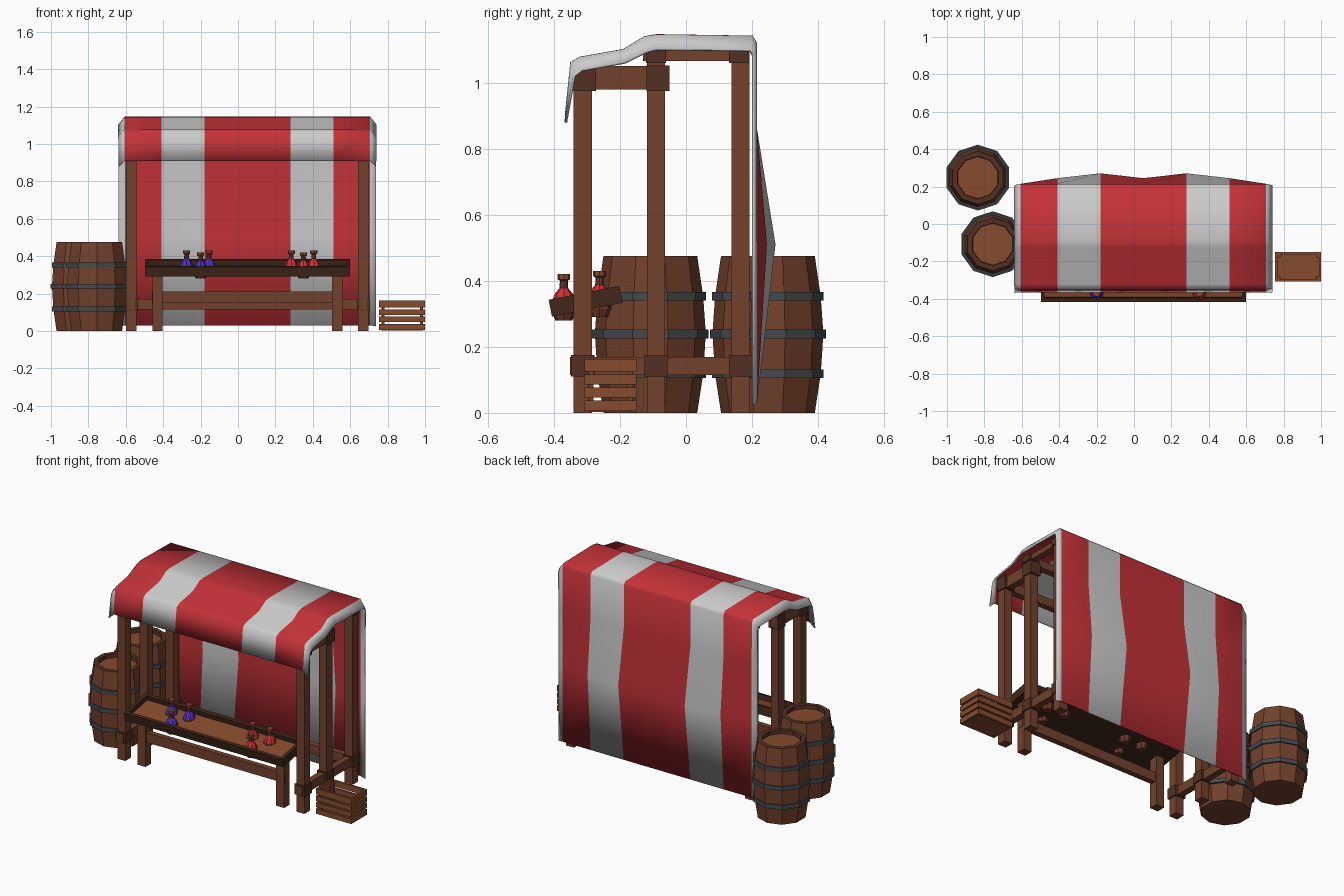
import bpy, bmesh, math
from mathutils import Matrix, Vector

if "Cube" in bpy.data.objects:
    bpy.data.objects.remove(bpy.data.objects["Cube"])


def material(name, r, g, b):
    m = bpy.data.materials.new(name)
    m.diffuse_color = (r, g, b, 1)
    m.use_nodes = True
    m.node_tree.nodes["Principled BSDF"].inputs["Base Color"].default_value = m.diffuse_color
    return m


WOOD = material("wood", 0.17, 0.052, 0.025)
DARK = material("dark_wood", 0.085, 0.03, 0.016)
TRAY = material("tray_wood", 0.05, 0.02, 0.01)
PLANK = material("plank_wood", 0.24, 0.07, 0.026)
IRON = material("iron", 0.06, 0.068, 0.072)
RED = material("red_cloth", 0.55, 0.032, 0.04)
WHITE = material("white_cloth", 0.55, 0.55, 0.55)
BOTTLE = material("bottle", 0.15, 0.04, 0.025)
BLUE_LIQ = material("blue_liquid", 0.08, 0.03, 0.5)
RED_LIQ = material("red_liquid", 0.6, 0.03, 0.035)


def finish(name, bm, mats, matrix=None):
    bmesh.ops.recalc_face_normals(bm, faces=bm.faces)
    me = bpy.data.meshes.new(name)
    bm.to_mesh(me)
    bm.free()
    for m in mats:
        me.materials.append(m)
    ob = bpy.data.objects.new(name, me)
    ob.matrix_world = matrix or Matrix()
    bpy.context.collection.objects.link(ob)
    return ob


def boxes(name, spans, mat, matrix=None):
    """One object from boxes given as (x0, x1, y0, y1, z0, z1)."""
    bm = bmesh.new()
    for x0, x1, y0, y1, z0, z1 in spans:
        m = Matrix.Translation(((x0 + x1) / 2, (y0 + y1) / 2, (z0 + z1) / 2))
        bmesh.ops.create_cube(bm, size=1, matrix=m @ Matrix.Diagonal((x1 - x0, y1 - y0, z1 - z0, 1)))
    return finish(name, bm, [mat], matrix)


def lathe(name, profile, sides, mats, slots, loc, phase=0.0, closed=False):
    """Revolve (radius, z) points; slots gives the material of each segment."""
    bm = bmesh.new()
    rings = []
    for r, z in profile:
        if r == 0:
            rings.append([bm.verts.new((0, 0, z))] * sides)
        else:
            a = [phase + 2 * math.pi * i / sides for i in range(sides)]
            rings.append([bm.verts.new((r * math.cos(t), r * math.sin(t), z)) for t in a])
    if closed:
        rings.append(rings[0])
    for k in range(len(rings) - 1):
        for i in range(sides):
            j = (i + 1) % sides
            quad = [rings[k][i], rings[k][j], rings[k + 1][j], rings[k + 1][i]]
            f = bm.faces.new(list(dict.fromkeys(quad)))
            f.material_index = slots[k]
    return finish(name, bm, mats, Matrix.Translation(loc))


# Stall frame: three posts per side, with beams and darker joints
CX = 0.05
H = 0.0275
POSTS = {"front": (-0.3125, 1.05), "middle": (-0.091, 1.095), "back": (0.165, 1.095)}
for side, s in (("left", -1), ("right", 1)):
    x = CX + s * 0.62
    for pos, (y, top) in POSTS.items():
        boxes(f"{side}_{pos}_post", [(x - H, x + H, y - H, y + H, 0, top)], WOOD)
    b = 0.02
    boxes(f"{side}_side_beams", [
        (x - b, x + b, -0.352, 0.19, 0.115, 0.17),
        (x - b, x + b, -0.34, -0.05, 0.98, 1.05),
        (x - b, x + b, -0.13, 0.19, 1.065, 1.097)], WOOD)
    j = 0.035
    spans = [(x - j, x + j, y - j, y + j, 0.11, 0.175) for y, _ in POSTS.values()]
    spans += [(x - j, x + j, y - j, y + j, 0.975, 1.052) for y in (-0.308, -0.085)]
    spans += [(x - j, x + j, y - 0.03, y + 0.03, 1.06, 1.099) for y in (-0.091, 0.16)]
    boxes(f"{side}_joints", spans, DARK)

boxes("cross_beams", [
    (CX - 0.6, CX + 0.6, -0.33, -0.295, 0.985, 1.04),
    (CX - 0.6, CX + 0.6, -0.11, -0.07, 1.045, 1.093),
    (CX - 0.6, CX + 0.6, 0.145, 0.185, 1.045, 1.093),
    (CX - 0.6, CX + 0.6, 0.145, 0.185, 0.115, 0.17)], WOOD)

# Striped canopy: a cloth grid along a side profile, edge columns folded in
MAIN = [(-0.362, 0.91), (-0.347, 1.06), (-0.32, 1.075), (-0.19, 1.098), (-0.125, 1.137),
        (-0.09, 1.143), (0.2, 1.139), (0.211, 1.12), (0.211, 0.86), (0.211, 0.51), (0.211, 0.03)]
EDGE = [(-0.364, 0.879), (-0.338, 1.02), (-0.315, 1.037), (-0.185, 1.06), (-0.12, 1.092),
        (-0.09, 1.1), (0.195, 1.097), (0.204, 1.08), (0.204, 0.86), (0.204, 0.51), (0.204, 0.025)]
COLS = [-0.688, -0.655, -0.46, -0.23, 0, 0.23, 0.46, 0.655, 0.688]
BULGE = [0, 0, 0.03, 0.056, 0.03, 0.056, 0.03, 0, 0]
STRIPES = [1, 0, 1, 0, 0, 1, 0, 1]
bm = bmesh.new()
grid = []
for c, x in enumerate(COLS):
    prof = EDGE if c in (0, 8) else MAIN
    grid.append([bm.verts.new((CX + x, y + (BULGE[c] if r == 9 else 0), z))
                 for r, (y, z) in enumerate(prof)])
for c in range(8):
    for r in range(len(MAIN) - 1):
        f = bm.faces.new((grid[c][r], grid[c + 1][r], grid[c + 1][r + 1], grid[c][r + 1]))
        f.material_index = STRIPES[c]
        f.smooth = True
canopy = finish("canopy", bm, [RED, WHITE])
mod = canopy.modifiers.new("thickness", "SOLIDIFY")
mod.thickness = 0.008
mod.offset = 0

# Display table: legs, rail and tilted tray
boxes("table_legs", [(x - H, x + H, -0.34, -0.285, 0, 0.315) for x in (-0.43, 0.53)], WOOD)
boxes("table_rail", [(-0.46, 0.56, -0.33, -0.295, 0.15, 0.21)], WOOD)
tilt = Matrix.Translation((CX, -0.304, 0.338)) @ Matrix.Rotation(math.radians(11.2), 4, "X")
L, D, Z, T = 0.548, 0.109, 0.026, 0.02
boxes("tray", [
    (-L, L, -D, -D + T, -Z, Z), (-L, L, D - T, D, -Z, Z),
    (-L, -L + T, -D + T, D - T, -Z, Z), (L - T, L, -D + T, D - T, -Z, Z),
    (-L + T, L - T, -D + T, D - T, -Z, -0.012)], TRAY, tilt)
boxes("tray_floor", [(-L + T, L - T, -D + T, D - T, -0.012, -0.004)], PLANK, tilt)

# Potion bottles, sunk through the tray
FLASK = [(0, 0), (0.026, 0), (0.036, 0.025), (0.036, 0.055), (0.028, 0.08), (0.013, 0.098),
         (0.012, 0.12), (0.019, 0.124), (0.019, 0.14), (0, 0.14)]
for n, (x, y, z, liq) in enumerate([
        (-0.275, -0.262, 0.29, BLUE_LIQ), (-0.2, -0.37, 0.28, BLUE_LIQ), (-0.155, -0.262, 0.29, BLUE_LIQ),
        (0.285, -0.262, 0.29, RED_LIQ), (0.35, -0.37, 0.28, RED_LIQ), (0.405, -0.262, 0.29, RED_LIQ)]):
    lathe(f"potion_{n + 1}", FLASK, 8, [BOTTLE, liq, PLANK], [0, 0, 0, 1, 1, 0, 2, 2, 2], (x, y, z))

# Barrels: ten staves, sunken lid, three iron hoops
STAVES = [(0, 0), (0.142, 0), (0.16, 0.118), (0.168, 0.24), (0.16, 0.353), (0.142, 0.475),
          (0.114, 0.475), (0.112, 0.452), (0, 0.452)]
for n, (x, y) in enumerate([(-0.835, 0.248), (-0.755, -0.108)]):
    ph = math.radians(18)
    lathe(f"barrel_{n + 1}", STAVES, 10, [WOOD, DARK, PLANK], [0, 0, 0, 0, 0, 1, 1, 2], (x, y, 0), ph)
    for k, (z, r) in enumerate([(0.118, 0.169), (0.239, 0.176), (0.353, 0.169)]):
        hoop = [(r - 0.025, z - 0.013), (r, z - 0.013), (r, z + 0.013), (r - 0.025, z + 0.013)]
        lathe(f"barrel_{n + 1}_hoop_{k + 1}", hoop, 10, [IRON], [0] * 4, (x, y, 0), ph, closed=True)

# Slatted crate
X0, X1, Y0, Y1, S = 0.755, 1.0, -0.308, -0.15, 0.012
slats = []
for z0, z1 in ((0.005, 0.037), (0.047, 0.077), (0.086, 0.116), (0.126, 0.163)):
    slats += [(X0, X1, Y0, Y0 + S, z0, z1), (X0, X1, Y1 - S, Y1, z0, z1),
              (X0, X0 + S, Y0 + S, Y1 - S, z0, z1), (X1 - S, X1, Y0 + S, Y1 - S, z0, z1)]
boxes("crate_slats", slats, PLANK)
boxes("crate_floor", [(X0 + S, X1 - S, Y0 + S, Y1 - S, 0.003, 0.018)], PLANK)
boxes("crate_corners", [(x, x + 0.016, y, y + 0.016, 0.003, 0.155)
                        for x in (X0 + S, X1 - S - 0.016) for y in (Y0 + S, Y1 - S - 0.016)], WOOD)
